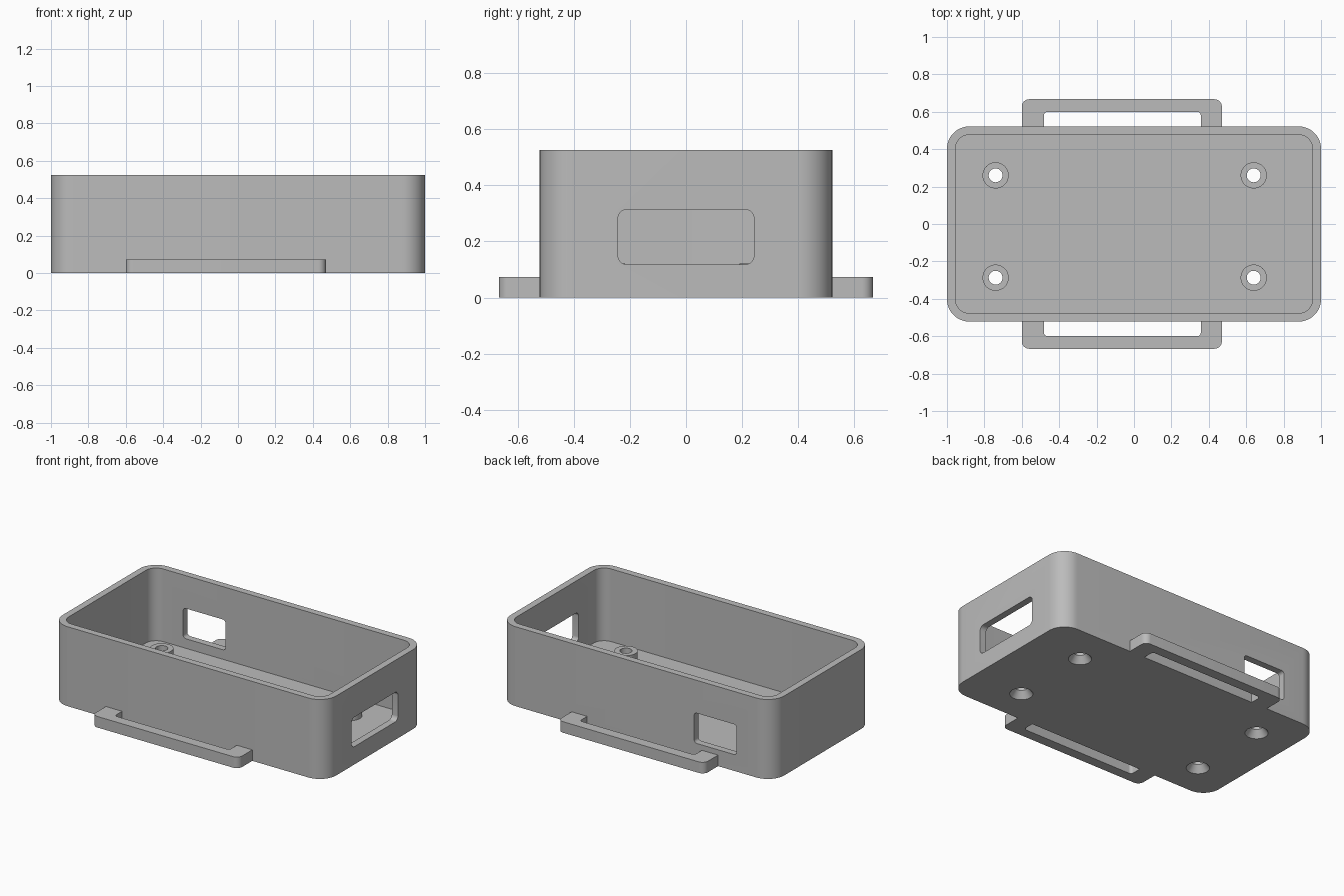
import bpy, bmesh, math

cube = bpy.data.objects.get("Cube")
if cube:
    bpy.data.objects.remove(cube, do_unlink=True)

# Overall sizes
HX, HY, HEIGHT = 1.0, 0.522, 0.525
WALL, FLOOR, RADIUS = 0.045, 0.045, 0.12

grey = bpy.data.materials.new("grey plastic")
grey.use_nodes = True
COLOUR = (0.5, 0.5, 0.5, 1)
grey.diffuse_color = COLOUR
for node in grey.node_tree.nodes:
    if node.type == 'BSDF_PRINCIPLED':
        node.inputs["Base Color"].default_value = COLOUR


def rounded(points, steps=10):
    """Outline from (u, v, radius) corners, filleting those with a radius."""
    out = []
    for i, (u, v, r) in enumerate(points):
        if r == 0:
            out.append((u, v))
            continue
        pu, pv, _ = points[i - 1]
        nu, nv, _ = points[(i + 1) % len(points)]
        la, lb = math.hypot(pu - u, pv - v), math.hypot(nu - u, nv - v)
        a = ((pu - u) / la * r, (pv - v) / la * r)
        b = ((nu - u) / lb * r, (nv - v) / lb * r)
        for k in range(steps + 1):
            t = k / steps * math.pi / 2
            s, c = 1 - math.sin(t), 1 - math.cos(t)
            out.append((u + a[0] * s + b[0] * c, v + a[1] * s + b[1] * c))
    return out


def rectangle(u0, u1, v0, v1, r):
    return rounded([(u0, v0, r), (u1, v0, r), (u1, v1, r), (u0, v1, r)])


def make(name, bm):
    bmesh.ops.recalc_face_normals(bm, faces=bm.faces)
    mesh = bpy.data.meshes.new(name)
    bm.to_mesh(mesh)
    bm.free()
    mesh.materials.append(grey)
    obj = bpy.data.objects.new(name, mesh)
    bpy.context.collection.objects.link(obj)
    return obj


def prism(name, outline, start, end, axis='z'):
    """Extrude a flat outline along an axis."""
    place = {'x': lambda u, v, w: (w, u, v),
             'y': lambda u, v, w: (u, w, v),
             'z': lambda u, v, w: (u, v, w)}[axis]
    bm = bmesh.new()
    low, high = ([bm.verts.new(place(u, v, w)) for u, v in outline] for w in (start, end))
    bm.faces.new(low)
    bm.faces.new(high)
    for i in range(len(outline)):
        bm.faces.new((low[i - 1], low[i], high[i], high[i - 1]))
    return make(name, bm)


def turned(name, profile, x, y, sides=40):
    """Solid of revolution from (radius, z) rings."""
    bm = bmesh.new()
    rings = [[bm.verts.new((x + r * math.cos(math.tau * k / sides),
                            y + r * math.sin(math.tau * k / sides), z))
              for k in range(sides)] for r, z in profile]
    for a, b in zip(rings, rings[1:]):
        for k in range(sides):
            bm.faces.new((a[k - 1], a[k], b[k], b[k - 1]))
    bm.faces.new(rings[0])
    bm.faces.new(rings[-1])
    return make(name, bm)


def combine(target, tool, operation):
    mod = target.modifiers.new(tool.name, 'BOOLEAN')
    mod.operation, mod.object, mod.solver = operation, tool, 'EXACT'
    bpy.context.view_layer.objects.active = target
    bpy.ops.object.modifier_apply(modifier=mod.name)
    bpy.data.objects.remove(tool, do_unlink=True)


def smooth(obj):
    bpy.ops.object.select_all(action='DESELECT')
    obj.select_set(True)
    bpy.context.view_layer.objects.active = obj
    bpy.ops.object.shade_smooth_by_angle(angle=math.radians(30))


# Open tray
tray = prism("tray", rectangle(-HX, HX, -HY, HY, RADIUS), 0, HEIGHT)
ix, iy = HX - WALL, HY - WALL
combine(tray, prism("cavity", rectangle(-ix, ix, -iy, iy, RADIUS - WALL),
                    FLOOR, HEIGHT + 0.1), 'DIFFERENCE')

# Screw bosses with countersunk holes
for x in (-0.74, 0.64):
    for y in (-0.287, 0.26):
        combine(tray, turned("boss", [(0.07, 0.02), (0.07, 0.122)], x, y), 'UNION')
        combine(tray, turned("screw_hole", [(0.07, -0.01), (0.07, 0), (0.037, 0.045),
                                            (0.037, 0.2)], x, y), 'DIFFERENCE')

# Connector windows in the left end and the back wall
combine(tray, prism("end_window", rectangle(-0.242, 0.242, 0.118, 0.313, 0.03),
                    HX - 0.1, HX + 0.1, 'x'), 'DIFFERENCE')
combine(tray, prism("back_window", rectangle(-0.735, -0.425, 0.108, 0.308, 0.02),
                    HY - 0.1, HY + 0.1, 'y'), 'DIFFERENCE')
smooth(tray)

# Strap loops on both long sides
for name, side in (("front_strap_loop", -1), ("back_strap_loop", 1)):
    wall, slot, rim = side * HY, side * 0.6, side * 0.667
    loop = prism(name, rounded([(-0.6, wall, 0), (-0.6, rim, 0.04), (0.47, rim, 0.04),
                                (0.47, wall, 0), (0.357, wall, 0), (0.357, slot, 0.02),
                                (-0.482, slot, 0.02), (-0.482, wall, 0)]), 0, 0.073)
    smooth(loop)
